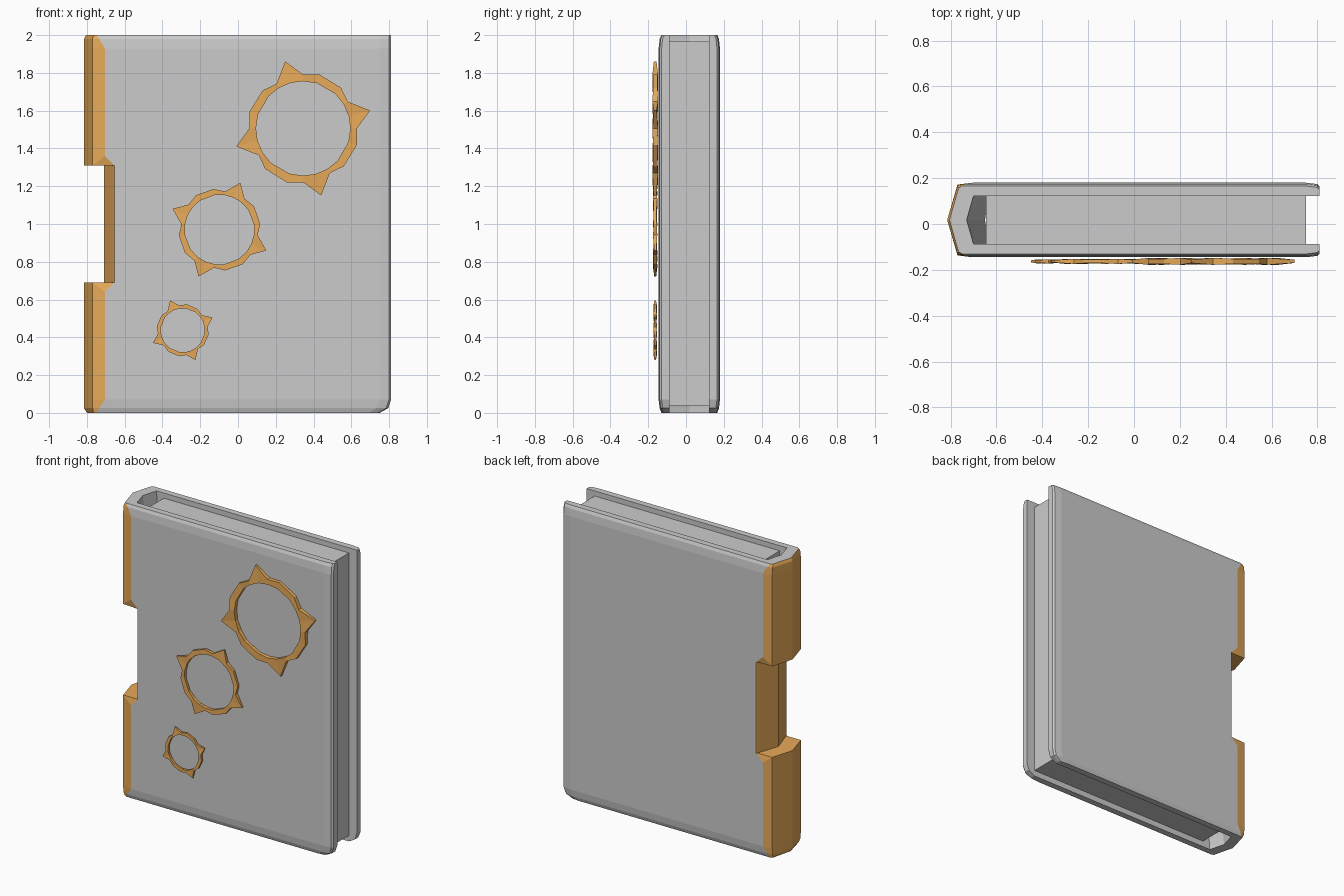
import bpy
from math import cos, sin, radians

if "Cube" in bpy.data.objects:
    bpy.data.objects.remove(bpy.data.objects["Cube"])

CY = 0.0175  # mid-thickness of the book

orange = bpy.data.materials.new("orange")
orange.diffuse_color = (0.80, 0.40, 0.10, 1)
orange.use_nodes = True
orange.node_tree.nodes["Principled BSDF"].inputs["Base Color"].default_value = orange.diffuse_color


def make(name, verts, faces, mat=None):
    me = bpy.data.meshes.new(name)
    me.from_pydata(verts, [], faces)
    me.validate()
    me.update()
    ob = bpy.data.objects.new(name, me)
    bpy.context.collection.objects.link(ob)
    if mat:
        me.materials.append(mat)
    return ob


def section(z, spine_z, right, half, tip, corner, edge, in_corner, in_tip):
    """Closed C-shaped cross-section: front cover, spine, back cover, inside."""
    side = [(right, 0.105, z), (right, half - 0.016, z),
            (right - 0.01, half - 0.006, z), (right - 0.06, half, z),
            (edge, half, z), (corner, half - 0.008, spine_z)]
    front = [(x, CY - y, h) for x, y, h in side]
    back = [(x, CY + y, h) for x, y, h in reversed(side)]
    inside = [(in_corner, CY + 0.105, z), (in_tip, CY, z),
              (in_corner, CY - 0.105, z)]
    return front + [(tip, CY, spine_z)] + back + inside


def loft(name, secs, cols, caps=False, mat=None):
    """Skin the given run of profile columns through all sections."""
    n = len(secs[0])
    verts = [p for s in secs for p in s]
    faces = []
    for i in range(len(secs) - 1):
        for j in cols:
            k = (j + 1) % n
            faces.append((i * n + j, (i + 1) * n + j,
                          (i + 1) * n + k, i * n + k))
    if caps:
        faces.append(tuple(range(n)))
        top = (len(secs) - 1) * n
        faces.append(tuple(top + j for j in reversed(range(n))))
    return make(name, verts, faces, mat)


# sections from the bottom to the top, with the notch in the spine
secs = [section(*s) for s in (
    (0.00, 0.00, 0.750, 0.148, -0.800, -0.765, -0.750, -0.700, -0.730),
    (0.025, 0.025, 0.795, 0.157, -0.815, -0.77, -0.735, -0.699, -0.728),
    (0.07, 0.07, 0.810, 0.1625, -0.815, -0.77, -0.705, -0.695, -0.722),
    (0.64, 0.69, 0.810, 0.1625, -0.815, -0.77, -0.705, -0.635, -0.650),
    (0.69, 0.69, 0.810, 0.1625, -0.710, -0.66, -0.655, -0.635, -0.650),
    (1.31, 1.31, 0.810, 0.1625, -0.710, -0.66, -0.655, -0.635, -0.650),
    (1.36, 1.31, 0.810, 0.1625, -0.815, -0.77, -0.705, -0.635, -0.650),
    (1.93, 1.93, 0.810, 0.1625, -0.815, -0.77, -0.705, -0.695, -0.722),
    (1.98, 1.98, 0.810, 0.157, -0.815, -0.77, -0.735, -0.699, -0.728),
    (2.00, 2.00, 0.810, 0.148, -0.805, -0.765, -0.750, -0.700, -0.730))]

loft("covers", secs, [0, 1, 2, 3, 8, 9, 10, 11, 12, 13, 14, 15], caps=True)
loft("spine", secs, [4, 5, 6, 7], mat=orange)

# page block
bpy.ops.mesh.primitive_cube_add(size=1, location=(0.0525, CY, 1.0025))
pages = bpy.context.object
pages.name = "pages"
pages.scale = (1.395, 0.21, 1.925)


def spiked_ring(name, cx, cz, scale, turn):
    """Faceted ring with four spikes, facing the front."""
    # angle, outer radius, half depth for one quarter; the second is the spike tip
    quarter = [(0, 0.285, 0.015), (15, 0.367, 0.007), (31, 0.275, 0.015),
               (47, 0.294, 0.011), (73, 0.298, 0.011)]
    verts = []
    for q in range(4):
        for a, r, d in quarter:
            t = radians(a + 90 * q + turn)
            d *= max(0.6, scale)
            for rad, y in ((r, -d), (r, d), (0.25, d), (0.25, -d)):
                if rad == 0.25:
                    y = (d if y > 0 else -d) if a != 15 else y * 1.8
                verts.append((cx + rad * scale * cos(t), -0.163 + y,
                              cz + rad * scale * sin(t)))
    n = len(verts) // 4
    faces = []
    for i in range(n):
        a, b = 4 * i, 4 * ((i + 1) % n)
        for k in range(4):
            m = (k + 1) % 4
            faces.append((a + k, b + k, b + m, a + m))
    ob = make(name, verts, faces, orange)
    # outward normals check: the outer wall must face away from the centre
    p = ob.data.polygons[0]
    if p.normal.x * (p.center.x - cx) + p.normal.z * (p.center.z - cz) < 0:
        ob.data.flip_normals()
    return ob


spiked_ring("large_ring", 0.345, 1.506, 1.0, 0)
spiked_ring("medium_ring", -0.098, 0.97, 0.74, -39)
spiked_ring("small_ring", -0.2925, 0.4375, 0.466, 8)
